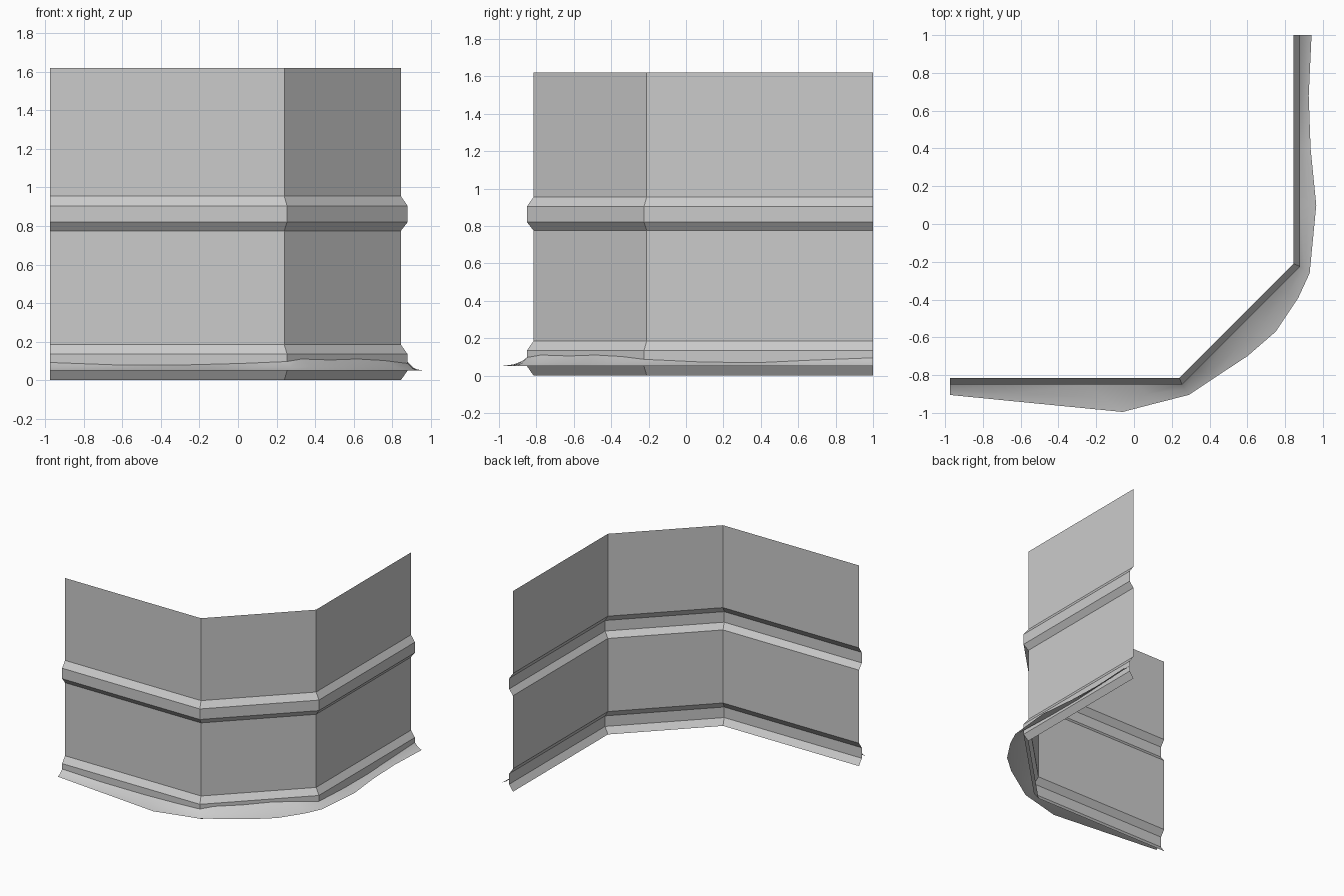
import bpy, bmesh
from mathutils import Vector

cube = bpy.data.objects.get("Cube")
if cube:
    bpy.data.objects.remove(cube, do_unlink=True)

GREY = (0.6, 0.6, 0.6, 1)
metal = bpy.data.materials.new("light grey metal")
metal.use_nodes = True
metal.diffuse_color = GREY
metal.node_tree.nodes["Principled BSDF"].inputs["Base Color"].default_value = GREY

MITRE = 0.414  # corner shift per unit of offset at a 45 degree bend
RIB = 0.035    # how far the ribs stand out


def wall_path(d):
    """Plan of the bent wall, moved outwards by d."""
    return [(-0.975, -0.815 - d), (0.24 + MITRE * d, -0.815 - d),
            (0.845 + d, -0.21 - MITRE * d), (0.845 + d, 1.0)]


def loft(name, rows, smooth):
    """Sheet made by joining successive rows of points."""
    bm = bmesh.new()
    grid = [[bm.verts.new(p) for p in row] for row in rows]
    for low, high in zip(grid, grid[1:]):
        for i in range(len(low) - 1):
            face = bm.faces.new((low[i], low[i + 1], high[i + 1], high[i]))
            face.smooth = smooth
    mesh = bpy.data.meshes.new(name)
    bm.to_mesh(mesh)
    bm.free()
    mesh.materials.append(metal)
    obj = bpy.data.objects.new(name, mesh)
    bpy.context.collection.objects.link(obj)
    return obj


# Bent wall sheet with a base rib and a middle rib: (height, offset)
profile = [(0, 0), (0.05, RIB), (0.135, RIB), (0.185, 0),
           (0.775, 0), (0.82, RIB), (0.905, RIB), (0.955, 0), (1.62, 0)]
loft("wall_sheet", [[(x, y, z) for x, y in wall_path(d)] for z, d in profile], False)

# Drift skirt: contact point on the wall with its height, and outer ground point
skirt = [((-0.975, -0.85, 0.092), (-0.975, -0.905)),
         ((-0.65, -0.85, 0.08), (-0.6, -0.942)),
         ((-0.25, -0.85, 0.08), (-0.06, -0.995)),
         ((0.02, -0.85, 0.087), (0.12, -0.948)),
         ((0.255, -0.85, 0.097), (0.29, -0.905)),
         ((0.33, -0.775, 0.11), (0.44, -0.805)),
         ((0.48, -0.625, 0.105), (0.6, -0.7)),
         ((0.62, -0.485, 0.11), (0.75, -0.57)),
         ((0.76, -0.345, 0.102), (0.87, -0.39)),
         ((0.88, -0.225, 0.087), (0.93, -0.26)),
         ((0.88, 0.1, 0.072), (0.965, 0.1)),
         ((0.88, 0.4, 0.07), (0.935, 0.4)),
         ((0.88, 0.68, 0.083), (0.925, 0.68)),
         ((0.88, 1.0, 0.095), (0.94, 1.0))]
outer = [Vector((x, y, 0.05)) for _, (x, y) in skirt]
inner = [Vector(p) for p, _ in skirt]
# The middle row sags below the straight slope to make it concave
middle = [a.lerp(b, 0.5) - Vector((0, 0, 0.18 * (b.z - a.z))) for a, b in zip(outer, inner)]
loft("ground_skirt", [outer, middle, inner], True)
